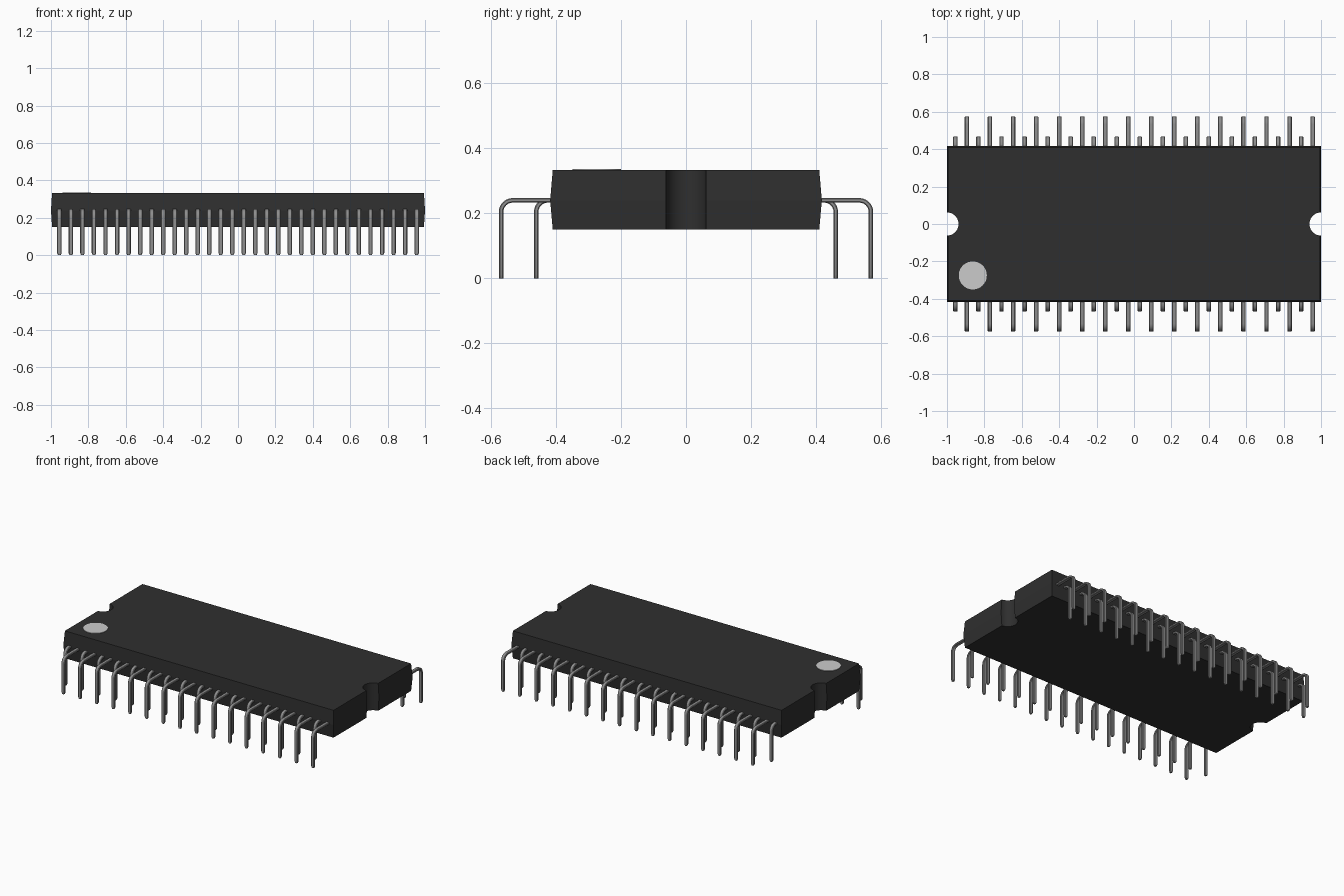
import bpy, bmesh, math

cube = bpy.data.objects.get("Cube")
if cube:
    bpy.data.objects.remove(cube, do_unlink=True)


def material(name, value):
    m = bpy.data.materials.new(name)
    m.use_nodes = True
    col = (value, value, value, 1)
    m.diffuse_color = col
    bsdf = m.node_tree.nodes["Principled BSDF"]
    bsdf.inputs["Base Color"].default_value = col
    bsdf.inputs["Roughness"].default_value = 0.6
    return m


black = material("black plastic", 0.028)
metal = material("grey metal", 0.27)
pale = material("light grey paint", 0.6)


def loft(name, rings, mat, angle):
    """Skin a list of closed rings, cap both ends and shade by angle."""
    bm = bmesh.new()
    loops = [[bm.verts.new(p) for p in ring] for ring in rings]
    n = len(loops[0])
    for a, b in zip(loops, loops[1:]):
        for i in range(n):
            j = (i + 1) % n
            bm.faces.new((a[i], a[j], b[j], b[i]))
    bm.faces.new(loops[0][::-1])
    bm.faces.new(loops[-1])
    bmesh.ops.recalc_face_normals(bm, faces=bm.faces)
    mesh = bpy.data.meshes.new(name)
    bm.to_mesh(mesh)
    bm.free()
    mesh.materials.append(mat)
    ob = bpy.data.objects.new(name, mesh)
    bpy.context.collection.objects.link(ob)
    bpy.ops.object.select_all(action='DESELECT')
    ob.select_set(True)
    bpy.context.view_layer.objects.active = ob
    bpy.ops.object.shade_smooth_by_angle(angle=math.radians(angle))
    return ob


# Body: slab bulging at mid height, with a half-round notch in each end
NOTCH = 0.062
STEPS = 32


def body_ring(hx, hy, z):
    half = [(hx, -hy)]
    for i in range(STEPS + 1):
        a = math.pi * i / STEPS
        half.append((min(hx, 1 - NOTCH * math.sin(a)), -NOTCH * math.cos(a)))
    half.append((hx, hy))
    return [(s * x, s * y, z) for s in (1, -1) for x, y in half]


loft("body", [body_ring(0.994, 0.41, 0.15),
              body_ring(1.0, 0.418, 0.24),
              body_ring(0.994, 0.41, 0.333)], black, 6.5)

# Painted dot marking the first pin
loft("pin_one_dot",
     [[(-0.862 + 0.075 * math.cos(math.tau * i / 48),
        -0.275 + 0.075 * math.sin(math.tau * i / 48), z) for i in range(48)]
      for z in (0.331, 0.336)], pale, 30)

# Pins: flat strip with eased edges, bent down and tapered at the tip
PITCH = 0.0616
FIRST = -15.5 * PITCH
W, T, EASE = 0.012, 0.007, 0.003
BEND = 0.036
BAR_Z = 0.24
section = [(W, T - EASE), (W - EASE, T), (EASE - W, T), (-W, T - EASE),
           (-W, EASE - T), (EASE - W, -T), (W - EASE, -T), (W, EASE - T)]


def pin_rings(reach):
    # Each path point: y distance out, height, turn angle, width scale
    leg = reach - T
    path = [(0.39, BAR_Z, 0, 1)]
    for i in range(7):
        a = math.pi / 2 * i / 6
        path.append((leg - BEND + BEND * math.sin(a),
                     BAR_Z - BEND + BEND * math.cos(a), a, 1))
    path += [(leg, 0.011, math.pi / 2, 1), (leg, 0, math.pi / 2, 0.55)]
    return [[(u * s, -(y + v * math.sin(a)), z + v * math.cos(a))
             for u, v in section] for y, z, a, s in path]


# Short and long pins alternate along both edges
for kind, reach, offset in (("short", 0.468, 0), ("long", 0.576, 1)):
    for side in ("front", "back"):
        ob = loft(f"{side}_{kind}_pins", pin_rings(reach), metal, 30)
        start = FIRST + offset * PITCH
        if side == "back":
            ob.rotation_euler.z = math.pi
            start += 30 * PITCH
        ob.location.x = start
        arr = ob.modifiers.new("row", 'ARRAY')
        arr.count = 16
        arr.use_relative_offset = False
        arr.use_constant_offset = True
        arr.constant_offset_displace = (2 * PITCH, 0, 0)
